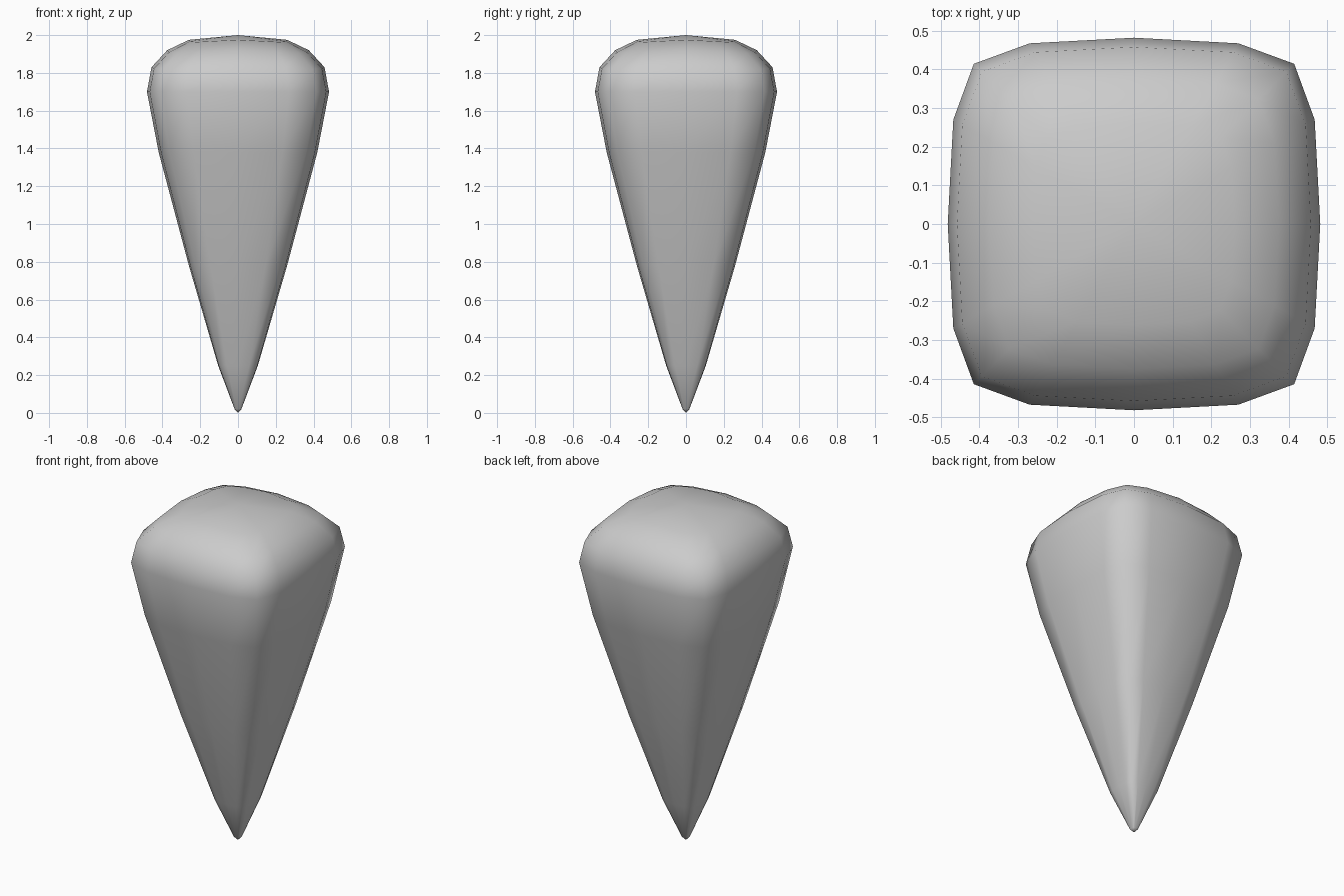
import bpy, bmesh

if "Cube" in bpy.data.objects:
    bpy.data.objects.remove(bpy.data.objects["Cube"])

# One eighth-symmetric rounded-square section, 16 points, as fractions of half width
quarter = [(1.0, 0.0), (0.97, 0.56), (0.86, 0.86), (0.56, 0.97)]


def ring_points(r, z, drop):
    pts = []
    q = list(quarter)
    for _ in range(4):
        for x, y in q:
            # corners sit a little lower on the domed cap
            d = drop * min(abs(x), abs(y)) / 0.86
            pts.append((x * r, y * r, z - d))
        q = [(-y, x) for x, y in q]
    return pts


# Profile: half width, height, corner drop
profile = [(0.018, 0.02, 0), (0.105, 0.25, 0), (0.26, 0.78, 0),
           (0.42, 1.38, 0), (0.482, 1.70, 0), (0.458, 1.83, 0.01),
           (0.375, 1.92, 0.015), (0.26, 1.975, 0.012)]

bm = bmesh.new()
rings = [[bm.verts.new(p) for p in ring_points(*row)] for row in profile]

# Side and shoulder faces
for a, b in zip(rings, rings[1:]):
    for i in range(16):
        j = (i + 1) % 16
        bm.faces.new((a[i], a[j], b[j], b[i]))

# Pointed tip and domed top
tip = bm.verts.new((0, 0, 0))
crown = bm.verts.new((0, 0, 2))
for i in range(16):
    j = (i + 1) % 16
    bm.faces.new((tip, rings[0][j], rings[0][i]))
    bm.faces.new((crown, rings[-1][i], rings[-1][j]))
bmesh.ops.recalc_face_normals(bm, faces=bm.faces)
for f in bm.faces:
    f.smooth = True

mesh = bpy.data.meshes.new("tapered_spike")
bm.to_mesh(mesh)
bm.free()
obj = bpy.data.objects.new("tapered_spike", mesh)
bpy.context.collection.objects.link(obj)
